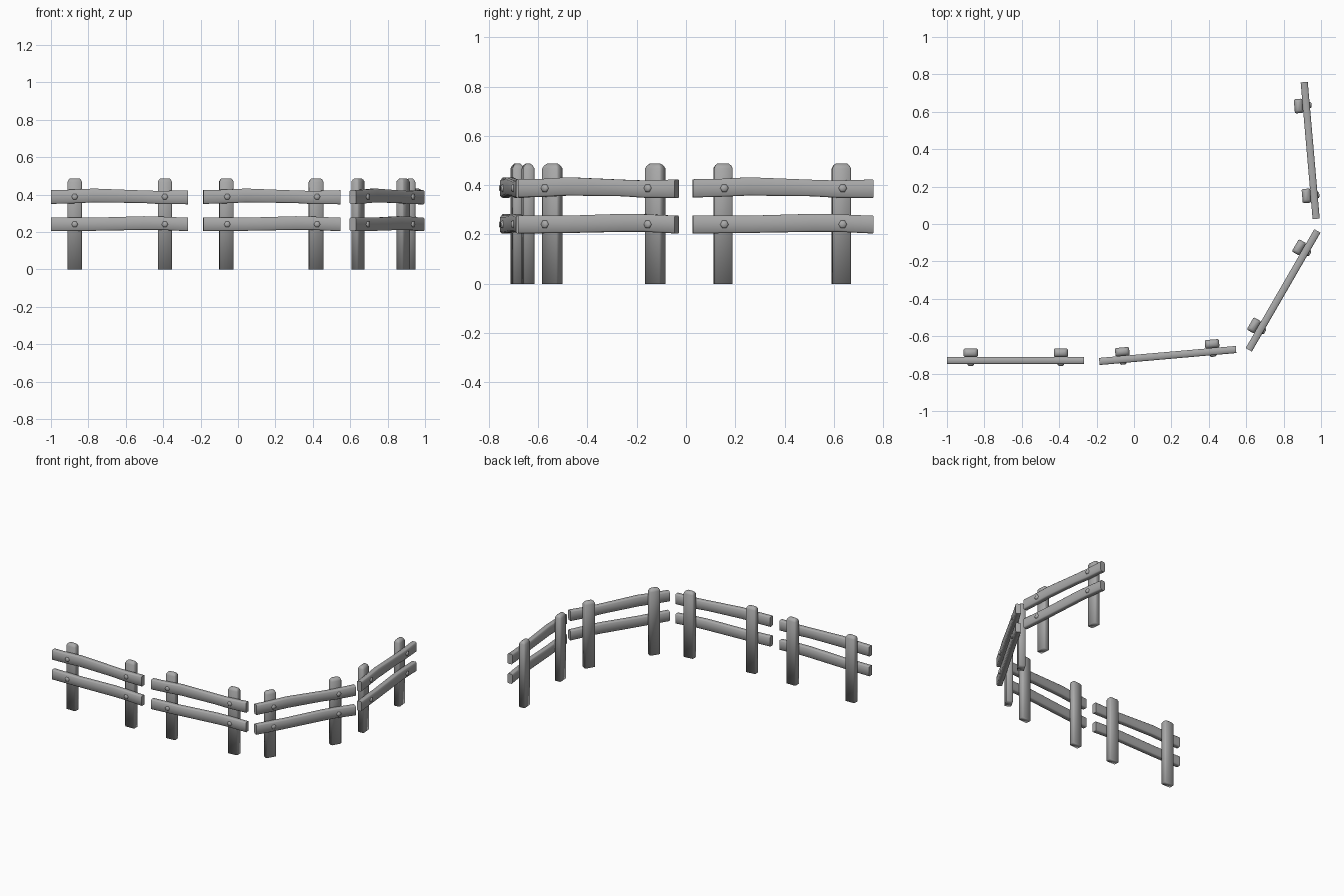
import bpy, bmesh, math
from mathutils import Matrix, Vector

cube = bpy.data.objects.get("Cube")
if cube:
    bpy.data.objects.remove(cube, do_unlink=True)

gray = bpy.data.materials.new("weathered gray")
gray.use_nodes = True
COLOR = (0.4, 0.4, 0.4, 1)
gray.diffuse_color = COLOR
gray.node_tree.nodes["Principled BSDF"].inputs["Base Color"].default_value = COLOR


def chamfered_ring(u0, u1, v0, v1, c):
    """Rectangle outline with cut corners, counter-clockwise."""
    return [(u0 + c, v0), (u1 - c, v0), (u1, v0 + c), (u1, v1 - c),
            (u1 - c, v1), (u0 + c, v1), (u0, v1 - c), (u0, v0 + c)]


def loft(name, rings, place, angle):
    """Skin a list of 3D rings, cap both ends and shade smooth below the angle."""
    bm = bmesh.new()
    loops = [[bm.verts.new(p) for p in ring] for ring in rings]
    n = len(loops[0])
    for a, b in zip(loops, loops[1:]):
        for i in range(n):
            j = (i + 1) % n
            bm.faces.new((a[i], a[j], b[j], b[i]))
    bm.faces.new(loops[0])
    bm.faces.new(loops[-1])
    bmesh.ops.recalc_face_normals(bm, faces=bm.faces)
    mesh = bpy.data.meshes.new(name)
    bm.to_mesh(mesh)
    bm.free()
    mesh.materials.append(gray)
    obj = bpy.data.objects.new(name, mesh)
    bpy.context.collection.objects.link(obj)
    obj.matrix_world = place
    bpy.ops.object.select_all(action='DESELECT')
    obj.select_set(True)
    bpy.context.view_layer.objects.active = obj
    bpy.ops.object.shade_smooth_by_angle(angle=math.radians(angle))


def rail(name, stations, place):
    """Hand-hewn plank: each station is (x, bottom, top)."""
    rings = [[(x, u, v) for u, v in chamfered_ring(-0.019, 0.019, lo, hi, 0.006)]
             for x, lo, hi in stations]
    loft(name, rings, place, 60)


def post(name, x, place):
    """Upright behind the rails, with a chamfered top."""
    rings = []
    for z, inset in ((0, 0), (0.468, 0), (0.48, 0.006), (0.487, 0.014)):
        ring = chamfered_ring(x - 0.038 + inset, x + 0.038 - inset,
                              0.018 + inset, 0.064 - inset, 0.006)
        rings.append([(u, v, z) for u, v in ring])
    loft(name, rings, place, 100)


def bolt(name, x, z, place):
    """Low six-sided bolt head on the front of a rail."""
    rings = [[(x + r * math.cos(k * math.pi / 3), y, z + r * math.sin(k * math.pi / 3))
              for k in range(6)]
             for y, r in ((-0.015, 0.017), (-0.023, 0.017), (-0.028, 0.011))]
    loft(name, rings, place, 50)


UPPER = [(-0.367, 0.35, 0.424), (-0.25, 0.353, 0.426), (-0.14, 0.358, 0.432),
         (0.12, 0.355, 0.422), (0.22, 0.349, 0.419), (0.367, 0.348, 0.423)]
LOWER = [(-0.367, 0.204, 0.277), (-0.15, 0.206, 0.276), (0.13, 0.211, 0.284),
         (0.22, 0.211, 0.282), (0.367, 0.204, 0.276)]

# Four fence sections: name, centre, turn about z
SECTIONS = [("far_right", -0.633, -0.73, 0), ("middle_right", 0.18, -0.703, 5),
            ("middle_left", 0.797, -0.355, 60), ("far_left", 0.942, 0.393, 95)]

for label, cx, cy, turn in SECTIONS:
    place = Matrix.Translation(Vector((cx, cy, 0))) @ Matrix.Rotation(math.radians(turn), 4, 'Z')
    rail(label + "_upper_rail", UPPER, place)
    rail(label + "_lower_rail", LOWER, place)
    for side, x in (("first", -0.24), ("second", 0.242)):
        post(f"{label}_{side}_post", x, place)
        for level, z in (("upper", 0.388), ("lower", 0.241)):
            bolt(f"{label}_{side}_{level}_bolt", x, z, place)
